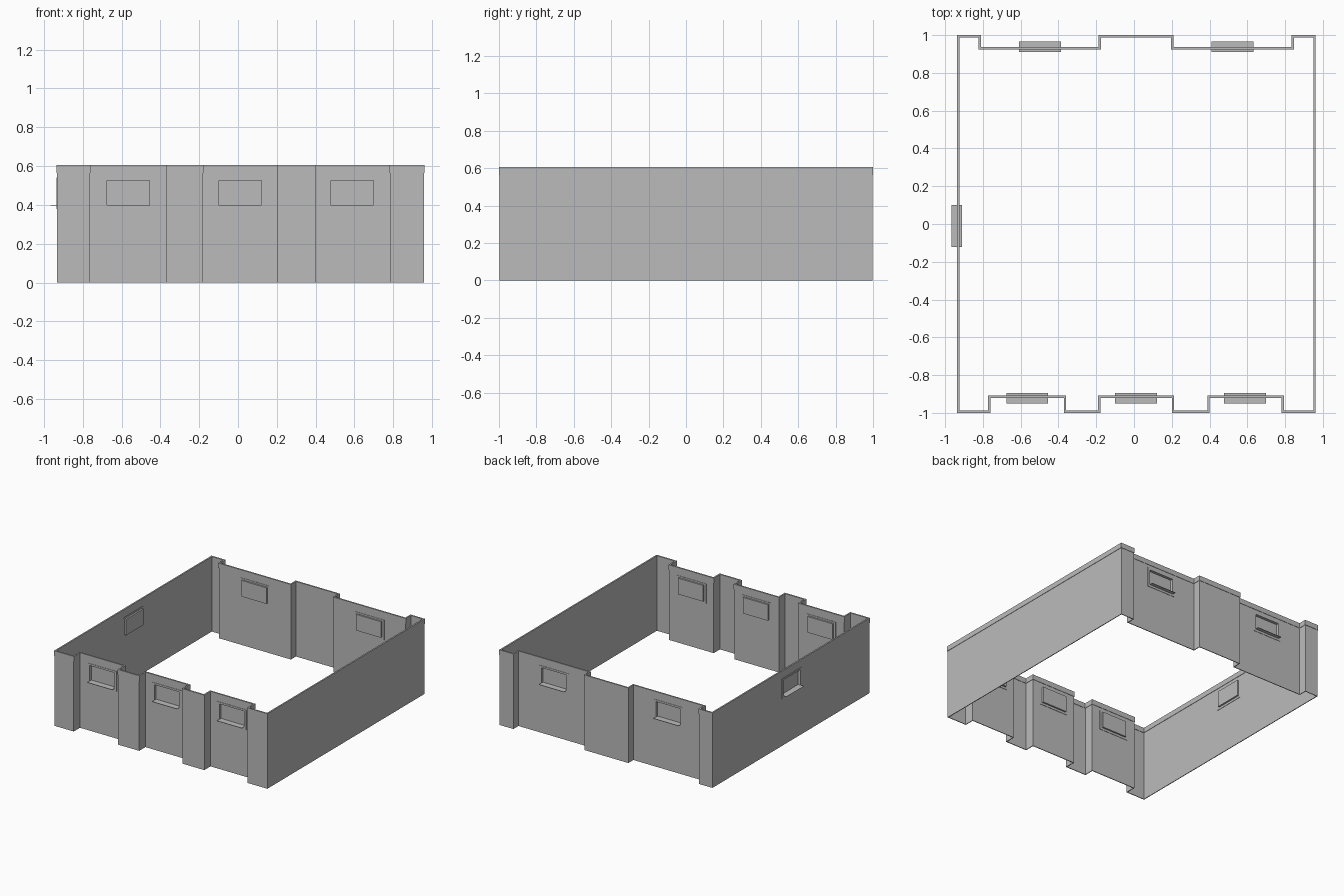
import bpy, bmesh
from math import pi
from mathutils import Vector, Matrix

cube = bpy.data.objects.get("Cube")
if cube:
    bpy.data.objects.remove(cube, do_unlink=True)

# One plain concrete grey
grey = bpy.data.materials.new("concrete_grey")
grey.use_nodes = True
COLOR = (0.5, 0.5, 0.5, 1)
grey.diffuse_color = COLOR
grey.node_tree.nodes["Principled BSDF"].inputs["Base Color"].default_value = COLOR

LEFT, RIGHT, FRONT, BACK = -0.93, 0.956, -0.994, 0.994
FRONT_BAY, BACK_BAY = -0.915, 0.93


def finish(name, bm):
    mesh = bpy.data.meshes.new(name)
    bmesh.ops.recalc_face_normals(bm, faces=bm.faces)
    bm.to_mesh(mesh)
    bm.free()
    mesh.materials.append(grey)
    obj = bpy.data.objects.new(name, mesh)
    bpy.context.scene.collection.objects.link(obj)
    return obj


def outline():
    """Counter-clockwise wall line with recessed bays front and back."""
    pts = [(LEFT, FRONT)]
    for a, b in ((-0.766, -0.365), (-0.184, 0.206), (0.395, 0.787)):
        pts += [(a, FRONT), (a, FRONT_BAY), (b, FRONT_BAY), (b, FRONT)]
    pts += [(RIGHT, FRONT), (RIGHT, BACK)]
    for a, b in ((0.84, 0.203), (-0.182, -0.817)):
        pts += [(a, BACK), (a, BACK_BAY), (b, BACK_BAY), (b, BACK)]
    return [Vector(p) for p in pts + [(LEFT, BACK)]]


def offset(pts, d):
    """Shift a right-angled loop outwards by d."""
    out = []
    for i, p in enumerate(pts):
        a = (p - pts[i - 1]).normalized()
        b = (pts[(i + 1) % len(pts)] - p).normalized()
        out.append(p + d * (Vector((a.y, -a.x)) + Vector((b.y, -b.x))))
    return out


def ring(name, half, z0, z1):
    """Hollow strip that follows the outline."""
    bm = bmesh.new()
    pts = outline()
    loops = [[bm.verts.new((p.x, p.y, z)) for p in offset(pts, d)]
             for d, z in ((half, z0), (half, z1), (-half, z1), (-half, z0))]
    n = len(pts)
    for k in range(4):
        a, b = loops[k], loops[(k + 1) % 4]
        for i in range(n):
            j = (i + 1) % n
            bm.faces.new((a[i], a[j], b[j], b[i]))
    return finish(name, bm)


def add_box(bm, lo, hi, matrix):
    lo, hi = Vector(lo), Vector(hi)
    size = Matrix.Diagonal((*(hi - lo), 1))
    bmesh.ops.create_cube(bm, size=1,
                          matrix=matrix @ Matrix.Translation((lo + hi) / 2) @ size)


walls = ring("perimeter_wall", 0.003, 0, 0.575)
ring("top_band", 0.006, 0.564, 0.605)

# Window places: local -y points outwards
spots = [(f"front_window_{i}", x, FRONT_BAY, 0)
         for i, x in enumerate((-0.565, 0.011, 0.588), 1)]
spots += [(f"back_window_{i}", x, BACK_BAY, pi)
          for i, x in enumerate((-0.497, 0.522), 1)]
spots.append(("side_window", LEFT, -0.01, -pi / 2))

W, W2 = 0.111, 0.13          # opening and frame half widths
Z0, Z1 = 0.398, 0.527        # opening bottom and top
F0, F1 = 0.38, 0.54          # frame bottom and top
T = 0.006                    # frame half depth
INNER, OUTER = 0.019, -0.035

cut = bmesh.new()
for name, x, y, turn in spots:
    m = Matrix.Translation((x, y, 0)) @ Matrix.Rotation(turn, 4, "Z")
    add_box(cut, (-W, -0.03, Z0), (W, 0.03, Z1), m)

    # Flat surround
    bm = bmesh.new()
    add_box(bm, (-W2, -T, F0), (W2, T, Z0), m)
    add_box(bm, (-W2, -T, Z1), (W2, T, F1), m)
    for a, b in ((-W2, -W), (W, W2)):
        add_box(bm, (a, -T, Z0), (b, T, Z1), m)
    finish(name + "_frame", bm)

    # Recessed tray with the pane at its back
    bm = bmesh.new()
    add_box(bm, (-W, INNER - 0.003, Z0), (W, INNER, Z1), m)
    add_box(bm, (-W, -T, Z1 - 0.002), (W, INNER, Z1), m)
    for a, b in ((-W, 0.002 - W), (W - 0.002, W)):
        add_box(bm, (a, -T, Z0), (b, INNER, Z1), m)
    finish(name + "_pane", bm)

    # Thin projecting sill
    bm = bmesh.new()
    add_box(bm, (-W, OUTER, Z0), (W, INNER, Z0 + 0.002), m)
    finish(name + "_sill", bm)

# Cut the openings through the wall
cutter = finish("opening_cutter", cut)
cutter.hide_render = True
mod = walls.modifiers.new("openings", "BOOLEAN")
mod.operation, mod.solver, mod.object = "DIFFERENCE", "EXACT", cutter
depsgraph = bpy.context.evaluated_depsgraph_get()
cut_mesh = bpy.data.meshes.new_from_object(walls.evaluated_get(depsgraph))
walls.modifiers.clear()
walls.data = cut_mesh
bpy.data.objects.remove(cutter, do_unlink=True)
